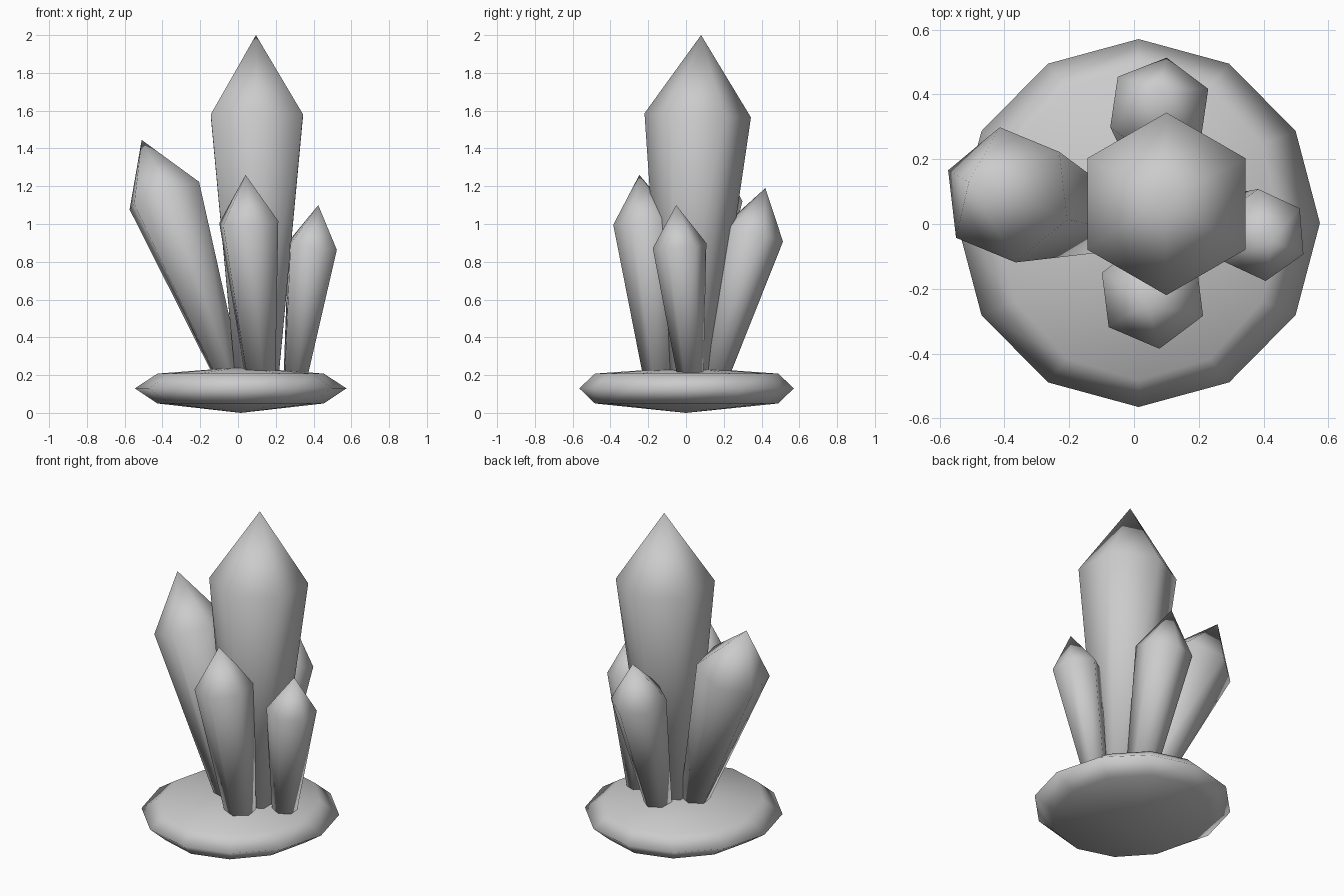
import bpy, bmesh, math
from mathutils import Vector, Matrix

if "Cube" in bpy.data.objects:
    bpy.data.objects.remove(bpy.data.objects["Cube"])


def finish(bm, name):
    bmesh.ops.recalc_face_normals(bm, faces=bm.faces)
    me = bpy.data.meshes.new(name)
    bm.to_mesh(me)
    bm.free()
    for p in me.polygons:
        p.use_smooth = True
    ob = bpy.data.objects.new(name, me)
    bpy.context.collection.objects.link(ob)
    return ob


def skin(rings, bottom, top, name):
    """Join vertex rings, closing both ends with a fan to a point."""
    bm = bmesh.new()
    loops = [[bm.verts.new(p) for p in ring] for ring in rings]
    lo, hi = bm.verts.new(bottom), bm.verts.new(top)
    n = len(loops[0])
    for i in range(n):
        j = (i + 1) % n
        for a, b in zip(loops, loops[1:]):
            bm.faces.new((a[i], a[j], b[j], b[i]))
        bm.faces.new((lo, loops[0][j], loops[0][i]))
        bm.faces.new((loops[-1][i], loops[-1][j], hi))
    return finish(bm, name)


def crystal(name, base, shoulder, tip, r_base, r_shoulder, spin):
    """Six-sided shaft widening to the shoulder, then a pointed tip."""
    base, shoulder, tip = Vector(base), Vector(shoulder), Vector(tip)
    axis = (shoulder - base).normalized()
    rot = Vector((0, 0, 1)).rotation_difference(axis).to_matrix()

    def ring(c, r):
        return [c + rot @ Vector((r * math.cos(a), r * math.sin(a), 0))
                for a in (math.radians(spin + 60 * k) for k in range(6))]
    foot = base - axis * 0.03
    return skin([ring(foot, r_base), ring(shoulder, r_shoulder)], foot, tip, name)


# Rock base: flattened twelve-sided stone
def oval(rx, ry, z):
    return [(0.014 + rx * math.cos(math.tau * k / 12),
             0.003 + ry * math.sin(math.tau * k / 12), z) for k in range(12)]


skin([oval(0.44, 0.485, 0.05), oval(0.56, 0.568, 0.13), oval(0.44, 0.485, 0.208)],
     (0.014, 0, 0), (0.014, 0, 0.242), "rock_base")

# Crystals: base, shoulder centre, tip, base radius, shoulder radius, spin
crystal("main_crystal", (0.1, 0.01, 0.23), (0.1, 0.062, 1.575), (0.095, 0.08, 2.0), 0.134, 0.282, 30)
crystal("left_crystal", (-0.065, 0.0, 0.24), (-0.39, 0.09, 1.15), (-0.51, 0.13, 1.445), 0.08, 0.212, 38)
crystal("front_crystal", (0.115, -0.145, 0.24), (0.057, -0.217, 1.01), (0.04, -0.247, 1.26), 0.088, 0.17, 37)
crystal("right_crystal", (0.31, 0.02, 0.24), (0.395, -0.034, 0.885), (0.425, -0.052, 1.1), 0.071, 0.143, 35)
crystal("back_crystal", (0.085, 0.16, 0.24), (0.078, 0.358, 0.95), (0.075, 0.42, 1.19), 0.08, 0.163, 22)
